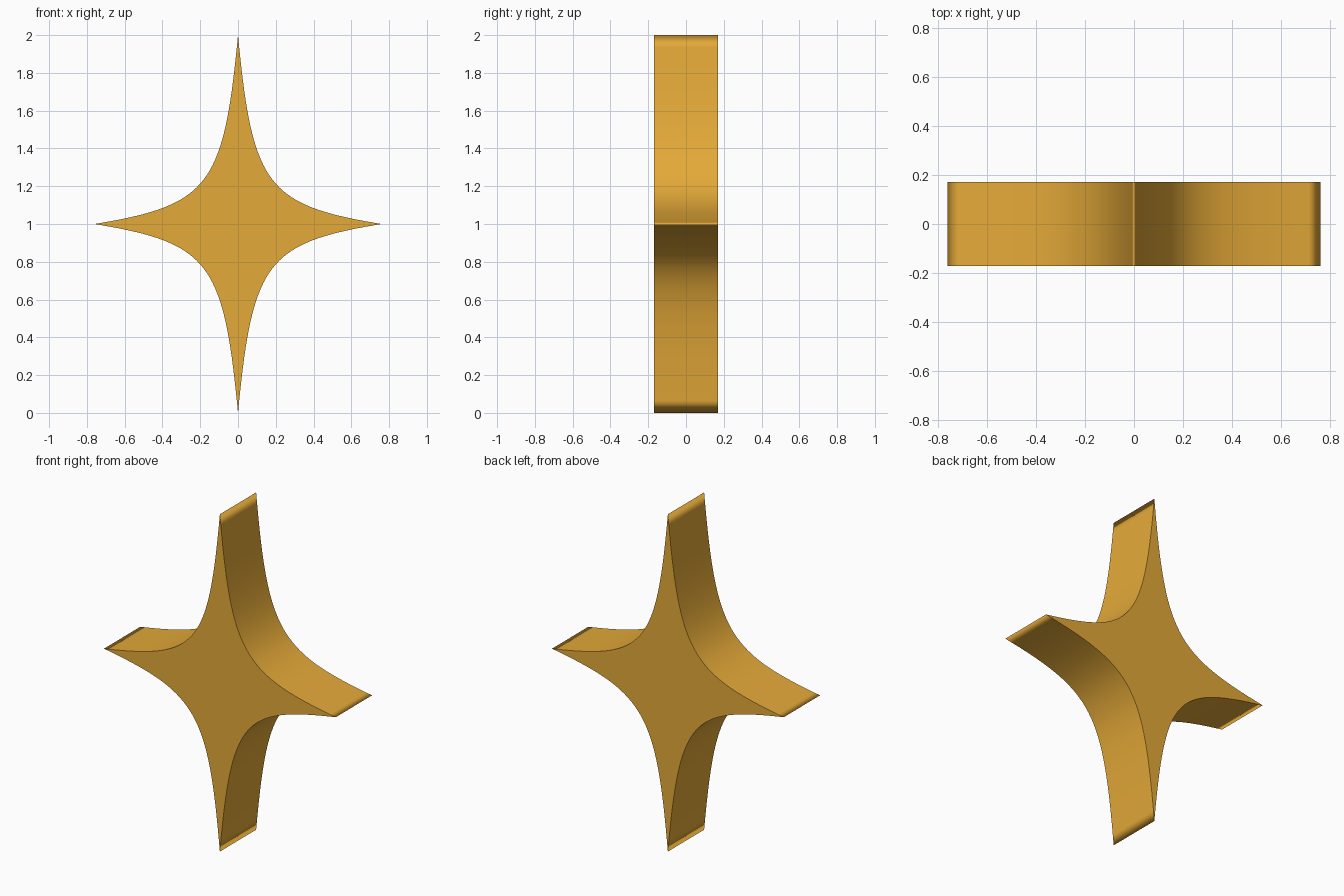
import bpy, bmesh

if "Cube" in bpy.data.objects:
    bpy.data.objects.remove(bpy.data.objects["Cube"])

HALF_W, HALF_H, HALF_D = 0.76, 1.0, 0.17
STEPS = 36
TIP, BELLY = 0.10, 0.20   # concave curve handles, as fractions of the half sizes


def bezier(a, b, c, d, t):
    s = 1 - t
    return a * s**3 + 3 * b * s * s * t + 3 * c * s * t * t + d * t**3


# One concave quarter, from the right tip to the top tip
quarter = [(HALF_W * bezier(1, BELLY, TIP, 0, i / STEPS),
            HALF_H * bezier(0, TIP, BELLY, 1, i / STEPS)) for i in range(STEPS + 1)]

# Mirror the quarter around to close the four-pointed outline
half = quarter + [(-x, z) for x, z in reversed(quarter[:-1])]
outline = half + [(x, -z) for x, z in reversed(half[1:-1])]

# Extrude the outline through the depth
bm = bmesh.new()
front = bm.faces.new([bm.verts.new((x, -HALF_D, z + HALF_H)) for x, z in outline])
ret = bmesh.ops.extrude_face_region(bm, geom=[front], use_keep_orig=True)
bmesh.ops.translate(bm, vec=(0, 2 * HALF_D, 0),
                    verts=[g for g in ret["geom"] if isinstance(g, bmesh.types.BMVert)])
bmesh.ops.recalc_face_normals(bm, faces=bm.faces[:])

# Smooth side walls, with crisp rims around the flat front and back
for f in bm.faces:
    f.smooth = len(f.verts) == 4
for e in bm.edges:
    e.smooth = all(len(f.verts) == 4 for f in e.link_faces)

mesh = bpy.data.meshes.new("four_point_star")
bm.to_mesh(mesh)
bm.free()
star = bpy.data.objects.new("four_point_star", mesh)
bpy.context.collection.objects.link(star)

# Golden colour
gold = bpy.data.materials.new("gold")
gold.diffuse_color = (0.78, 0.40, 0.04, 1)
gold.use_nodes = True
gold.node_tree.nodes["Principled BSDF"].inputs["Base Color"].default_value = gold.diffuse_color
mesh.materials.append(gold)
